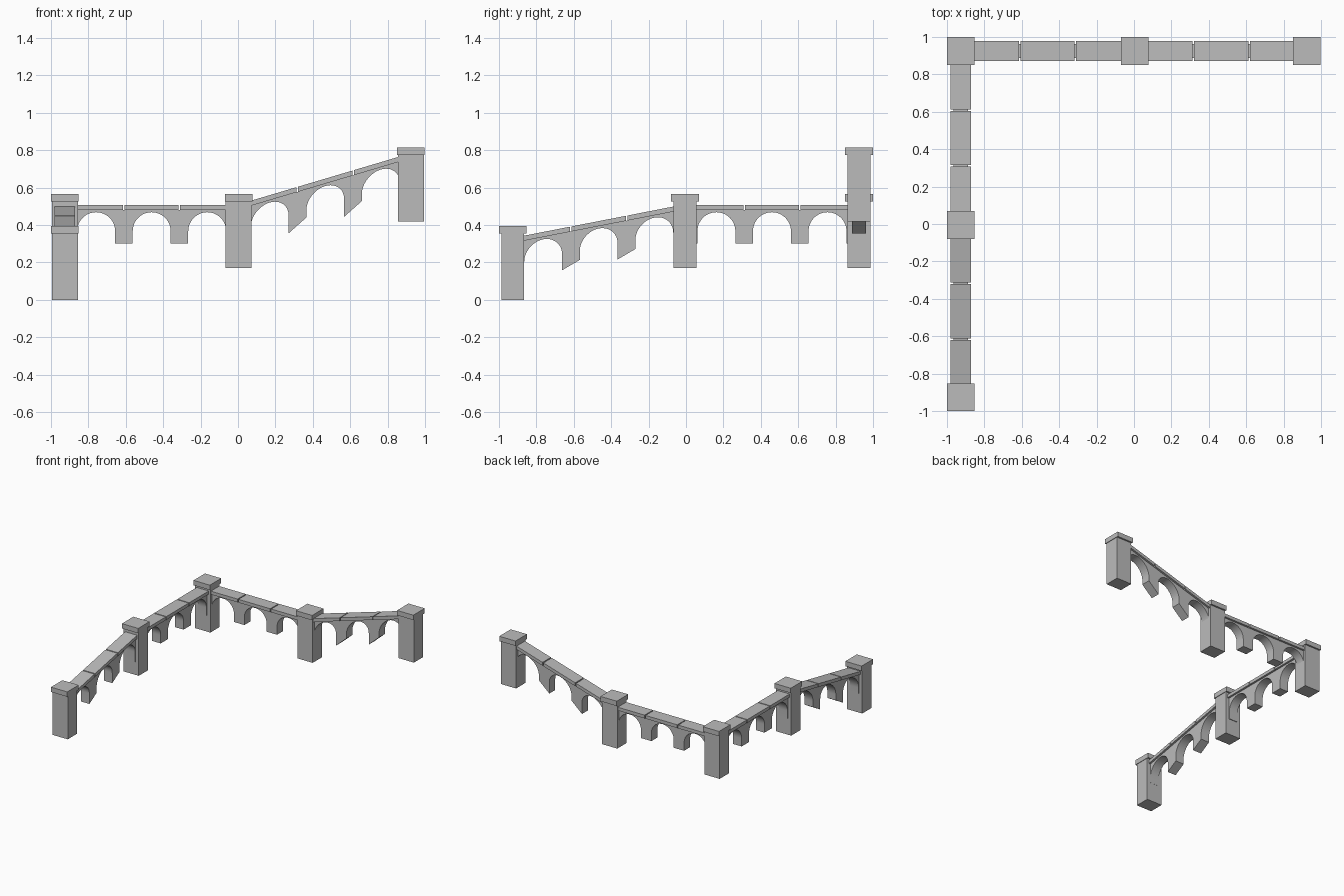
import bpy, bmesh, math
from mathutils import Vector

cube = bpy.data.objects.get("Cube")
if cube:
    bpy.data.objects.remove(cube, do_unlink=True)

stone = bpy.data.materials.new("grey_stone")
stone.use_nodes = True
stone.diffuse_color = (0.5, 0.5, 0.5, 1)
stone.node_tree.nodes["Principled BSDF"].inputs["Base Color"].default_value = (0.5, 0.5, 0.5, 1)

BAY = 0.297          # length of one arch bay
HALF_PIER = 0.047
RADIUS = BAY / 2 - HALF_PIER
LINE_X, LINE_Y = -0.926, 0.925   # centre lines of the two wings


def finish(name, bm):
    bmesh.ops.recalc_face_normals(bm, faces=bm.faces)
    mesh = bpy.data.meshes.new(name)
    bm.to_mesh(mesh)
    bm.free()
    mesh.materials.append(stone)
    obj = bpy.data.objects.new(name, mesh)
    bpy.context.collection.objects.link(obj)
    return obj


def box(name, center, size):
    bm = bmesh.new()
    bmesh.ops.create_cube(bm, size=1)
    bmesh.ops.scale(bm, verts=bm.verts, vec=size)
    bmesh.ops.translate(bm, verts=bm.verts, vec=center)
    return finish(name, bm)


def extrude_profile(name, profile, width, axis):
    """Extrude (distance, height) points sideways across a wing."""
    bm = bmesh.new()
    side = Vector((0, 1, 0)) if axis == "x" else Vector((1, 0, 0))
    line = Vector((0, LINE_Y, 0)) if axis == "x" else Vector((LINE_X, 0, 0))
    along = Vector((1, 0, 0)) if axis == "x" else Vector((0, 1, 0))
    verts = [bm.verts.new(line + along * u + Vector((0, 0, z)) - side * width / 2)
             for u, z in profile]
    face = bm.faces.new(verts)
    grown = bmesh.ops.extrude_face_region(bm, geom=[face])
    moved = [v for v in grown["geom"] if isinstance(v, bmesh.types.BMVert)]
    bmesh.ops.translate(bm, verts=moved, vec=side * width)
    return finish(name, bm)


def pillar(name, x, y, base):
    box(name + "_shaft", (x, y, base + 0.178), (0.139, 0.121, 0.356))
    box(name + "_cap", (x, y, base + 0.376), (0.148, 0.148, 0.04))


def arcade(name, axis, start, top_mid, slope):
    """Three arched bays with a slab on each; sloped ones are sheared."""
    mid = start + 1.5 * BAY

    def top(u):
        return top_mid + slope * (u - mid)

    # Pier undersides are steeper than the deck
    def pier_foot(u, joint):
        return u, top(joint) - 0.206 + 3 * slope * (u - joint)

    end = start + 3 * BAY
    profile = [(end, top(end) - 0.027), (start, top(start) - 0.027),
               pier_foot(start, start)]
    for i in range(3):
        left, right = start + i * BAY, start + (i + 1) * BAY
        center = (left + right) / 2
        profile.append(pier_foot(left + HALF_PIER, left))
        for k in range(25):
            a = math.pi * (1 - k / 24)
            u = center + RADIUS * math.cos(a)
            profile.append((u, top(u) - 0.141 + RADIUS * math.sin(a)))
        profile.append(pier_foot(right - HALF_PIER, right))
    profile.append(pier_foot(end, end))
    wall = extrude_profile(name + "_arches", profile, 0.077, axis)
    bpy.ops.object.select_all(action="DESELECT")
    wall.select_set(True)
    bpy.context.view_layer.objects.active = wall
    bpy.ops.object.shade_smooth_by_angle(angle=math.radians(25))

    # Deck slabs with narrow joints
    for i in range(3):
        a, b = start + i * BAY + 0.004, start + (i + 1) * BAY - 0.004
        slab = [(a, top(a) - 0.027), (b, top(b) - 0.027), (b, top(b)), (a, top(a))]
        extrude_profile(f"{name}_deck_slab_{i + 1}", slab, 0.109, axis)


# Pillars
pillar("front_pillar", LINE_X, -0.926, 0)
pillar("side_middle_pillar", LINE_X, -0.005, 0.17)
pillar("corner_pillar", LINE_X, LINE_Y, 0.17)
pillar("back_middle_pillar", 0.004, LINE_Y, 0.17)
pillar("end_pillar", 0.924, LINE_Y, 0.418)

# Arcades between the pillars
arcade("side_sloped", "y", -0.912, 0.421, 0.195)
arcade("side_level", "y", 0.014, 0.508, 0)
arcade("back_level", "x", -0.907, 0.508, 0)
arcade("back_sloped", "x", 0.021, 0.648, 0.297)
